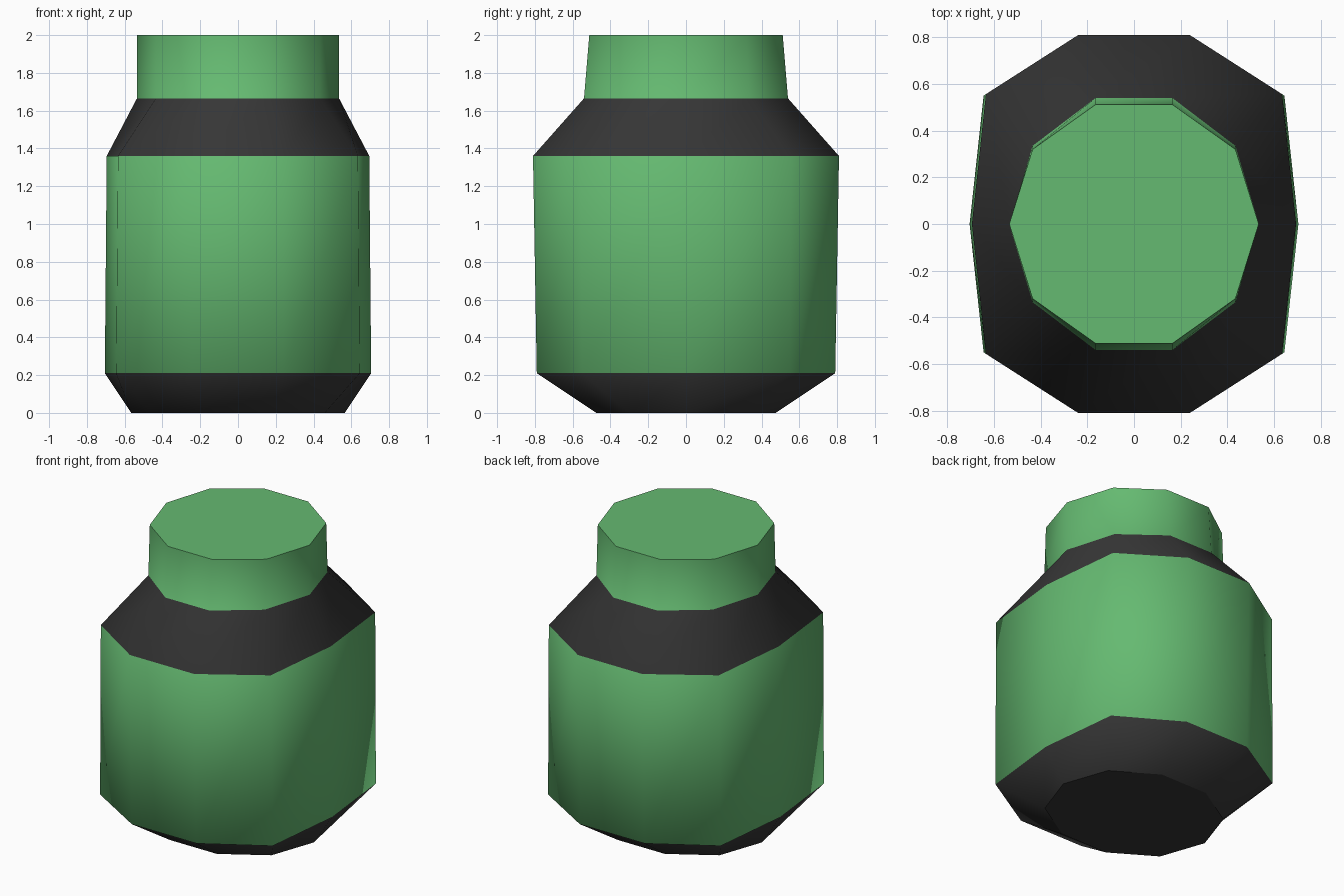
import bpy, bmesh

if "Cube" in bpy.data.objects:
    bpy.data.objects.remove(bpy.data.objects["Cube"])


def material(name, rgb):
    m = bpy.data.materials.new(name)
    m.diffuse_color = (*rgb, 1)
    m.use_nodes = True
    m.node_tree.nodes["Principled BSDF"].inputs["Base Color"].default_value = m.diffuse_color
    return m


green = material("green", (0.13, 0.49, 0.165))
black = material("black", (0.037, 0.037, 0.037))

# Ten-sided cross-sections: z, side point x, corner (x, y), front point (x, y)
RINGS = [
    (0.00, 0.565, (0.46, 0.30), (0.175, 0.475)),
    (0.21, 0.705, (0.645, 0.55), (0.24, 0.79)),
    (1.36, 0.695, (0.635, 0.557), (0.24, 0.81)),
    (1.665, 0.535, (0.435, 0.335), (0.165, 0.54)),
    (2.00, 0.535, (0.435, 0.32), (0.165, 0.512)),
]
BAND_MATERIAL = [1, 0, 1, 0]  # base, body, shoulder, neck


def ring_points(z, sx, c, f):
    quarter = [c, f]
    pts = [(sx, 0)] + quarter
    pts += [(-x, y) for x, y in reversed(quarter)] + [(-sx, 0)]
    pts += [(-x, -y) for x, y in quarter]
    pts += [(x, -y) for x, y in reversed(quarter)]
    return [(x, y, z) for x, y in pts]


bm = bmesh.new()
rings = [[bm.verts.new(p) for p in ring_points(*r)] for r in RINGS]

# Bands between the rings, smooth shaded
for lower, upper, mat in zip(rings, rings[1:], BAND_MATERIAL):
    for i in range(10):
        j = (i + 1) % 10
        face = bm.faces.new((lower[i], lower[j], upper[j], upper[i]))
        face.material_index = mat
        face.smooth = True

# Flat bottom and top caps with sharp rims
bottom = bm.faces.new(list(reversed(rings[0])))
bottom.material_index = 1
top = bm.faces.new(rings[-1])
for cap in (bottom, top):
    for edge in cap.edges:
        edge.smooth = False

mesh = bpy.data.meshes.new("canister")
bm.to_mesh(mesh)
bm.free()
mesh.materials.append(green)
mesh.materials.append(black)
canister = bpy.data.objects.new("canister", mesh)
bpy.context.collection.objects.link(canister)
